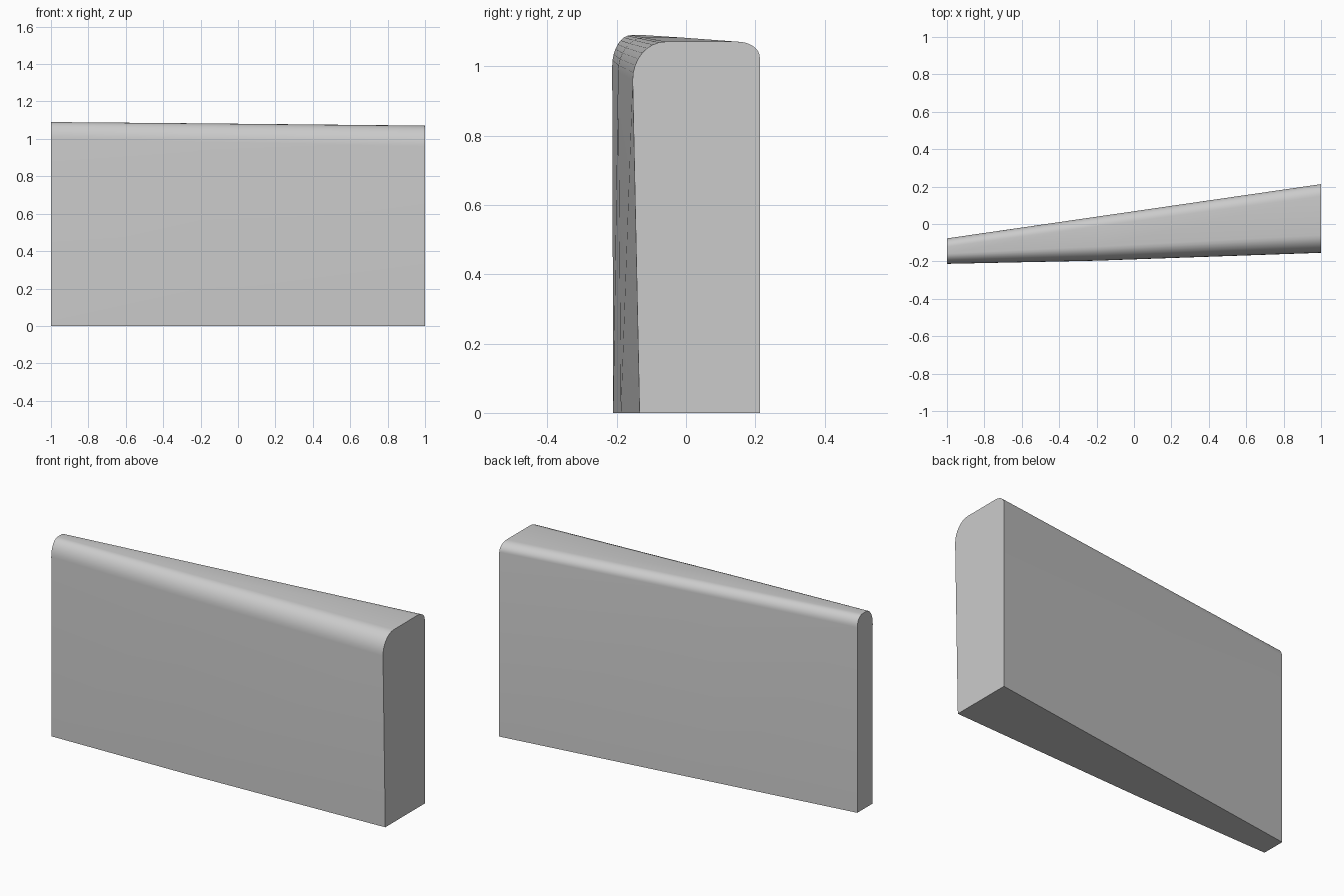
import bpy, bmesh
from math import sin, cos, pi

if "Cube" in bpy.data.objects:
    bpy.data.objects.remove(bpy.data.objects["Cube"])

N = 8  # segments per rounded corner

# Stations along x: bottom front y, upper front y, back y, top z,
# front corner radii (y, z), back corner radii (y, z)
STATIONS = [
    (-1.0, -0.210, -0.213, -0.077, 1.090, 0.055, 0.090, 0.045, 0.060),
    (-0.2, -0.188, -0.196, 0.039, 1.083, 0.075, 0.100, 0.052, 0.052),
    (1.0, -0.134, -0.154, 0.213, 1.071, 0.095, 0.110, 0.065, 0.045),
]


def section(x, y0, y1, yb, top, fy, fz, by, bz):
    """Cross-section with two rounded top corners."""
    pts = [(x, y0, 0)]
    for i in range(N + 1):
        a = pi / 2 * i / N
        pts.append((x, y1 + fy * (1 - cos(a)), top - fz * (1 - sin(a))))
    for i in range(N + 1):
        a = pi / 2 * i / N
        pts.append((x, yb - by * (1 - sin(a)), top - bz * (1 - cos(a))))
    pts.append((x, yb, 0))
    return pts


# Tapered slab lofted through the sections
bm = bmesh.new()
rings = [[bm.verts.new(p) for p in section(*s)] for s in STATIONS]
for a, b in zip(rings, rings[1:]):
    for i in range(len(a)):
        j = (i + 1) % len(a)
        bm.faces.new((a[i], a[j], b[j], b[i]))
bm.faces.new(rings[0])
bm.faces.new(rings[-1][::-1])
bmesh.ops.recalc_face_normals(bm, faces=bm.faces)

mesh = bpy.data.meshes.new("tapered_slab")
bm.to_mesh(mesh)
bm.free()
slab = bpy.data.objects.new("tapered_slab", mesh)
bpy.context.collection.objects.link(slab)

# Smooth the rounded top, keep the end and bottom edges sharp
bpy.context.view_layer.objects.active = slab
slab.select_set(True)
bpy.ops.object.shade_smooth_by_angle(angle=pi / 6)
